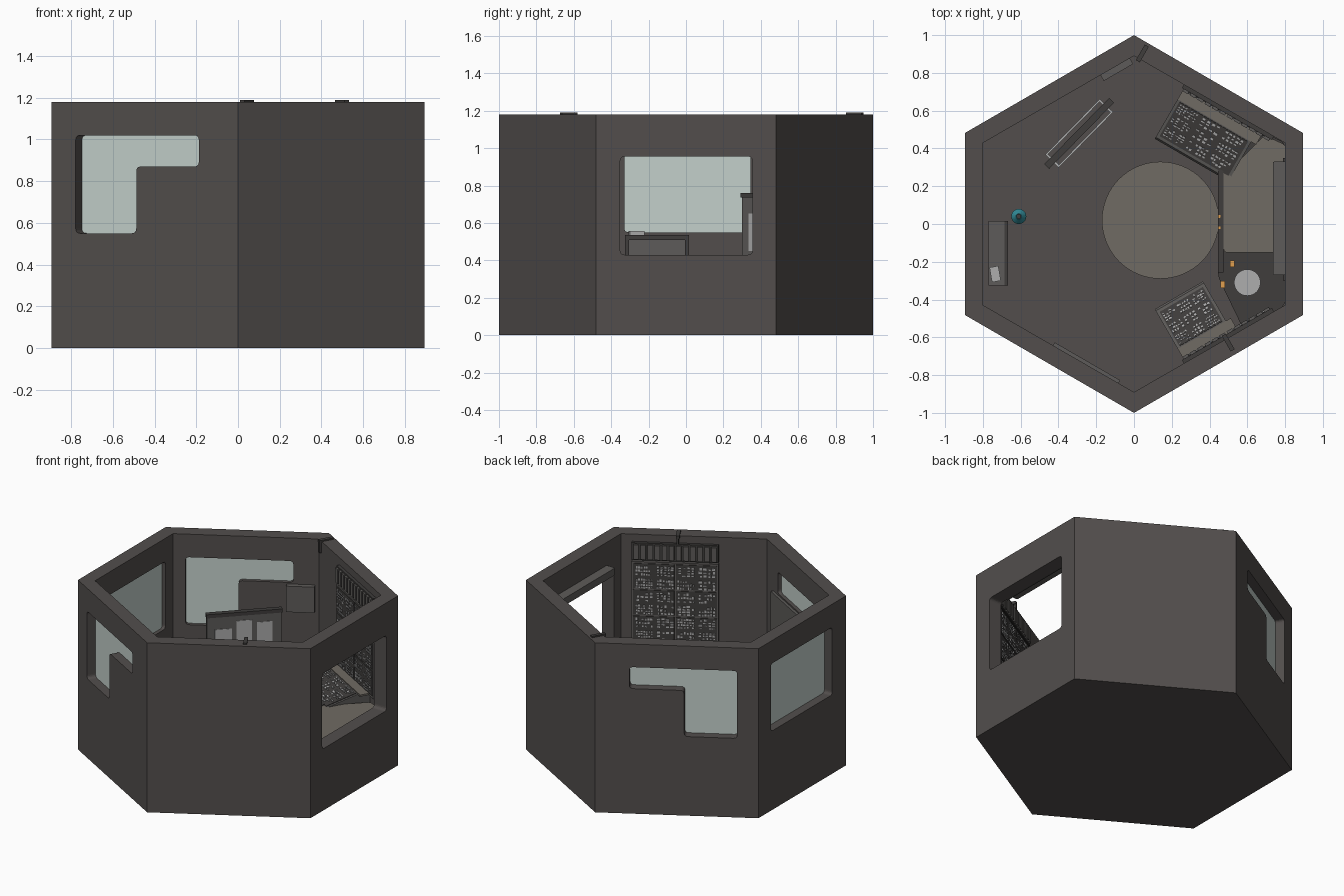
import bpy, bmesh, math, random
from mathutils import Vector as V

if "Cube" in bpy.data.objects:
    bpy.data.objects.remove(bpy.data.objects["Cube"])

random.seed(4)
UP = V((0, 0, 1))
X, Y = V((1, 0, 0)), V((0, 1, 0))
ORIGIN = V((0, 0, 0))
H, T = 1.18, 0.095          # wall height and thickness


def mat(name, r, g, b, a=1):
    m = bpy.data.materials.new(name)
    m.diffuse_color = (r, g, b, a)
    m.use_nodes = True
    m.node_tree.nodes["Principled BSDF"].inputs["Base Color"].default_value = m.diffuse_color
    return m


WALL = mat("dark_wall", .085, .076, .073)
TRIM = mat("dark_trim", .05, .047, .045)
DESK = mat("desk_tan", .16, .145, .125)
PANEL = mat("panel_grey", .11, .105, .1)
LIGHT = mat("light_grey", .42, .42, .42)
GLASS = mat("pale_glass", .55, .63, .6)
TEAL = mat("teal", .03, .25, .3)
ORANGE = mat("orange", .75, .35, .08)


def finish(name, bm, m):
    bmesh.ops.recalc_face_normals(bm, faces=bm.faces)
    me = bpy.data.meshes.new(name)
    bm.to_mesh(me)
    bm.free()
    ob = bpy.data.objects.new(name, me)
    bpy.context.collection.objects.link(ob)
    me.materials.append(m)
    return ob


def rounded(pts, r, seg=5):
    if not r:
        return [V(p) for p in pts]
    out, n = [], len(pts)
    for i in range(n):
        p, a, b = V(pts[i]), V(pts[i - 1]), V(pts[(i + 1) % n])
        s, e = p + (a - p).normalized() * r, p + (b - p).normalized() * r
        for k in range(seg + 1):
            t = k / seg
            out.append(s * (1 - t) ** 2 + p * 2 * t * (1 - t) + e * t * t)
    return out


def add_prism(bm, O, a, b, c, pts, d0, d1):
    lo, hi = ([bm.verts.new(O + a * p[0] + b * p[1] + c * d) for p in pts] for d in (d0, d1))
    bm.faces.new(lo)
    bm.faces.new(hi)
    for i in range(len(pts)):
        j = (i + 1) % len(pts)
        bm.faces.new((lo[i], lo[j], hi[j], hi[i]))


def prism(name, O, a, b, c, pts, d0, d1, m, r=0):
    bm = bmesh.new()
    add_prism(bm, O, a, b, c, rounded(pts, r), d0, d1)
    return finish(name, bm, m)


def rect(u0, u1, v0, v1):
    return [(u0, v0), (u1, v0), (u1, v1), (u0, v1)]


def box(name, x0, x1, y0, y1, z0, z1, m, r=0):
    return prism(name, ORIGIN, X, Y, UP, rect(x0, x1, y0, y1), z0, z1, m, r)


def disc(name, x, y, r, z0, z1, m, r2=None, seg=48):
    bm = bmesh.new()
    bmesh.ops.create_cone(bm, cap_ends=True, segments=seg, radius1=r,
                          radius2=r if r2 is None else r2, depth=z1 - z0)
    bmesh.ops.translate(bm, verts=bm.verts, vec=(x, y, (z0 + z1) / 2))
    return finish(name, bm, m)


def wall(p, q):
    """Frame of one wall: start, direction along it, inward normal."""
    p, q = V((*p, 0)), V((*q, 0))
    u = (q - p).normalized()
    n = V((-u.y, u.x, 0))
    return p, u, n if n.dot(p) < 0 else -n


def buttons(name, O, a, b, n, w, h, blocks):
    """Clusters of small controls laid out in a grid of blocks."""
    bm = bmesh.new()
    bw, bh = w / blocks[0], h / blocks[1]
    for i in range(blocks[0]):
        for j in range(blocks[1]):
            cols, rows = random.randint(4, 7), random.randint(3, 4)
            cw, ch = bw * .84 / cols, bh * .8 / rows
            for k in range(cols):
                for l in range(rows):
                    if random.random() < .2:
                        continue
                    u, v = (i + .08) * bw + k * cw, (j + .1) * bh + l * ch
                    add_prism(bm, O, a, b, n, rect(u, u + cw * random.uniform(.4, .8), v,
                              v + ch * random.uniform(.3, .7)), 0, random.uniform(.003, .007))
    return finish(name, bm, LIGHT)


# hexagonal shell with floor
A, B, C, D, E, F = (0, -1), (.895, -.482), (.895, .482), (0, 1), (-.895, .482), (-.895, -.482)
hexa = [A, B, C, D, E, F]
shell = prism("hexagonal_shell", ORIGIN, X, Y, UP, hexa, 0, H, WALL)
inner = [(x * .894, y * .89) for x, y in hexa]


def cut(cutter):
    cutter.hide_render = True
    mod = shell.modifiers.new("cut", 'BOOLEAN')
    mod.operation, mod.solver, mod.object = 'DIFFERENCE', 'EXACT', cutter
    bpy.context.view_layer.objects.active = shell
    bpy.ops.object.modifier_apply(modifier=mod.name)
    bpy.data.objects.remove(cutter)


cut(prism("room_cutter", ORIGIN, X, Y, UP, inner, .02, 2, WALL))

# windows: two mirrored L shapes, one rectangle, one open hatch
ell = [(.217, 1.02), (.217, .87), (.564, .87), (.564, .55), (.9, .55), (.9, 1.02)]
openings = [("front_left", A, F, ell, True), ("back_left", D, E, ell, True),
            ("left", E, F, rect(.137, .812, .55, 1.02), True),
            ("right", B, C, rect(.13, .837, .43, .955), False)]
for name, p, q, pts, glazed in openings:
    O, u, n = wall(p, q)
    cut(prism(name + "_cutter", O, u, UP, n, pts, -.05, .15, WALL, .025))
    if glazed:
        prism(name + "_glass", O, u, UP, n, pts, .06, .07, GLASS, .025)

# instrument walls and sloping consoles, mirrored on the two right-hand walls
profile = [(.09, .02), (.09, .44), (.18, .44), (.41, .385), (.42, .37), (.42, .34), (.37, .31), (.37, .02)]
for side, p, q, u1 in (("front", A, B, .665), ("back", D, C, .82)):
    O, u, n = wall(p, q)
    prism(side + "_instrument_wall", O, u, UP, n, rect(.36, .91, .43, 1.0), .09, .115, PANEL)
    for i in range(2):
        for j in range(3):
            a, z = .37 + i * .27, .45 + j * .183
            prism(side + "_instrument_plate", O, u, UP, n, rect(a, a + .26, z, z + .173), .11, .119, TRIM)
    buttons(side + "_wall_controls", O + u * .37 + UP * .45 + n * .118, u, UP, n, .53, .54, (4, 6))
    prism(side + "_overhead_rack", O, u, UP, n, rect(.36, .91, 1.01, 1.13), .09, .115, TRIM)
    for k in range(12):
        a = .37 + k * .045
        prism(side + "_rack_module", O, u, UP, n, rect(a, a + .033, 1.02, 1.12), .11, .128, PANEL)
    prism(side + "_console", O, n, UP, u, profile, .37, u1, PANEL)
    prism(side + "_console_ledge", O, u, n, UP, rect(.37, u1 + .03, .115, .178), .435, .447, DESK)
    slope = V((0, 0, .385 - .44)) + n * .23
    start, s = O + u * .385 + n * .185 + UP * .44, slope.normalized()
    nrm = s.cross(u)
    nrm = nrm if nrm.z > 0 else -nrm
    prism(side + "_console_face", start, u, s, nrm, rect(0, u1 - .4, 0, .215), -.005, .003, TRIM)
    buttons(side + "_console_controls", start + nrm * .003, u, s, nrm, u1 - .4, .215, (3, 3))

# desk under the hatch, with a dark rounded edge and a lower corner
edge = [(.445, -.28), (.445, .29), (.53, .35), (.68, .49), (.8, .43), (.8, -.43), (.58, -.56)]
prism("desk_edge", ORIGIN, X, Y, UP, edge, .34, .375, TRIM, .03)
prism("desk_top", ORIGIN, X, Y, UP, [(.475, -.15), (.475, .3), (.56, .34), (.69, .47), (.8, .42), (.8, -.15)],
      .36, .39, DESK, .015)
prism("desk_lip", ORIGIN, X, Y, UP, rect(.445, .475, -.26, .29), .34, .395, TRIM, .012)
prism("desk_support", ORIGIN, X, Y, UP, rect(.55, .58, -.5, .3), .02, .35, WALL)
disc("round_dish", .6, -.31, .07, .375, .39, LIGHT)
for x, y, s in ((.52, -.21, 1), (.47, -.32, 1), (.452, .04, .4), (.452, -.02, .4)):
    box("orange_handle", x - .012 * s, x + .012 * s, y - .018 * s, y + .018 * s, .37, .4, ORANGE, .004 * s)
disc("round_floor_plate", .14, .02, .31, .02, .03, DESK, seg=64)

# blind housing above the hatch
box("hatch_blind_housing", .735, .805, -.27, .33, .97, 1.02, PANEL, .01)
box("hatch_blind_rail", .79, .805, -.3, .35, .955, .985, TRIM)

# left wall cabinet with recessed grille and a small carton
box("wall_cabinet", -.77, -.68, -.325, .015, .02, .53, PANEL)
O, n = V((-.68, 0, 0)), X
for name, r_ in (("cabinet_rim_top", rect(-.325, .015, .51, .535)), ("cabinet_rim_left", rect(-.325, -.305, .35, .53)),
                 ("cabinet_rim_right", rect(-.005, .015, .35, .53)), ("cabinet_rim_bottom", rect(-.325, .015, .34, .36))):
    prism(name, O, Y, UP, n, r_, -.005, .012, TRIM)
prism("carton", V((-.735, -.265, 0)), V((.98, .17, 0)), V((-.17, .98, 0)), UP, rect(-.024, .024, -.04, .04), .53, .558, LIGHT)

# teal canister
disc("canister_body", -.61, .04, .04, .02, .2, TEAL, seg=24)
disc("canister_shoulder", -.61, .04, .04, .2, .23, TEAL, .015, 24)
disc("canister_cap", -.61, .04, .013, .23, .25, TRIM, seg=16)

# pin board stand across the back-left corner
O = V((-.29, .48, 0))
a = V((.7, .714, 0)).normalized()
c = V((a.y, -a.x, 0))
prism("display_board", O, a, UP, c, rect(-.24, .24, .2, .75), -.012, .012, PANEL)
prism("board_top_rail", O, a, UP, c, rect(-.245, .245, .735, .76), -.018, .018, TRIM)
for x, z, w, h in ((-.05, .56, .1, .14), (.08, .5, .1, .18), (-.19, .45, .11, .2), (-.04, .34, .1, .15)):
    prism("pinned_sheet", O, a, UP, c, rect(x, x + w, z, z + h), .011, .015, LIGHT)
for s in (-1, 1):
    prism("stand_long_rail", O, a, c, UP, rect(-.2, .2, s * .045 - .005, s * .045 + .005), .02, .035, LIGHT)
    prism("stand_foot", O, a, c, UP, rect(s * .2 - .006, s * .2 + .006, -.05, .05), .02, .035, LIGHT)
    prism("stand_leg", O, a, c, UP, rect(s * .2 - .008, s * .2 + .008, -.008, .008), .03, .25, TRIM)

# wall box and notice board on the left-hand walls
O, u, n = wall(D, E)
prism("wall_box", O, u, UP, n, rect(.08, .26, .68, .86), .09, .13, PANEL)
O, u, n = wall(A, F)
prism("notice_board", O, u, UP, n, rect(.15, .55, .5, .86), .09, .113, PANEL)

# cable clamps over the rim
for x, y, dx, dy in ((.045, .905, .5, .866), (.5, -.63, .5, -.866)):
    d = V((dx, dy, 0))
    e = V((-dy, dx, 0))
    prism("rim_clamp", V((x, y, 0)), d, e, UP, rect(-.05, .045, -.012, .012), 1.17, 1.19, TRIM)
    prism("rim_cable", V((x, y, 0)), d, e, UP, rect(-.05, -.035, -.006, .006), 1.1, 1.18, TRIM)
